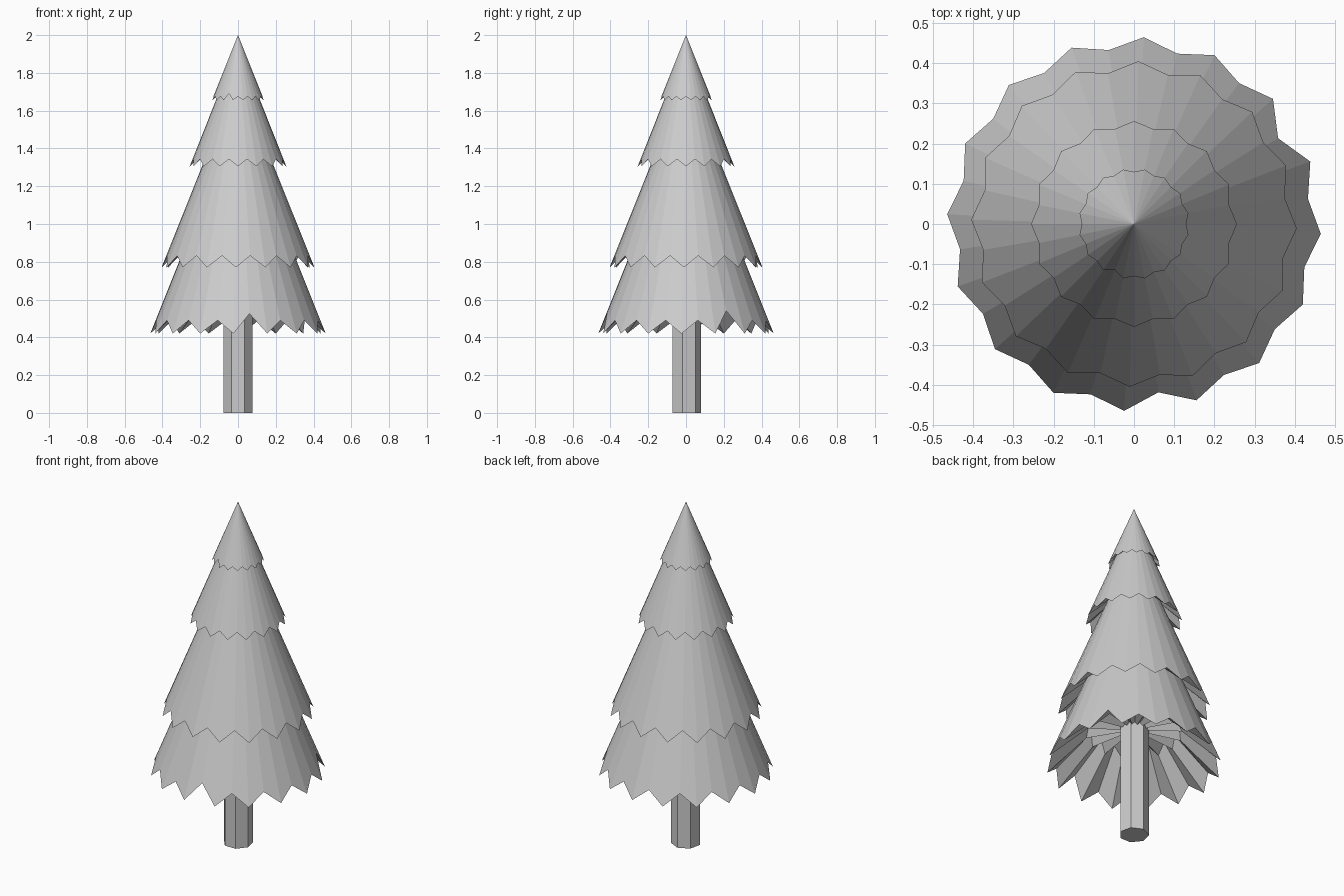
import bpy, bmesh
from math import sin, cos, radians

if "Cube" in bpy.data.objects:
    bpy.data.objects.remove(bpy.data.objects["Cube"])

SPIKES = 16


def finish(bm, name):
    bmesh.ops.recalc_face_normals(bm, faces=bm.faces)
    me = bpy.data.meshes.new(name)
    bm.to_mesh(me)
    bm.free()
    ob = bpy.data.objects.new(name, me)
    bpy.context.collection.objects.link(ob)
    return ob


def polar(r, a, z):
    return (r * cos(radians(a)), r * sin(radians(a)), z)


def tier(name, radius, z_tip, z_apex, notch, phase, deep):
    """Cone with a zigzag rim lying on its surface and a folded, capped underside."""
    bm = bmesh.new()
    apex = bm.verts.new((0, 0, z_apex))
    rim, inner = [], []
    n = SPIKES * 2
    for i in range(n):
        a = phase + i * 360 / n
        h = deep.get(i, notch) if i % 2 else 0
        r = radius * (1 - h / (z_apex - z_tip))
        rim.append(bm.verts.new(polar(r, a, z_tip + h)))
        h2 = notch * 0.8 if i % 2 else 0
        inner.append(bm.verts.new(polar(r * 0.55, a, z_tip + h2 + radius * 0.42)))
    hub = bm.verts.new((0, 0, z_tip + radius * 0.42 + notch * 0.4))
    for i in range(n):
        j = (i + 1) % n
        bm.faces.new((rim[i], rim[j], apex))
        bm.faces.new((rim[j], rim[i], inner[i], inner[j]))
        bm.faces.new((inner[j], inner[i], hub))
    return finish(bm, name)


# Foliage tiers: radius, tip height, apex height, notch depth, angle, deeper notches
tier("foliage_bottom", 0.465, 0.42, 1.58, 0.07, 87, {17: 0.105, 27: 0.12})
tier("foliage_lower", 0.405, 0.77, 1.78, 0.062, 88.5, {})
tier("foliage_upper", 0.256, 1.305, 1.95, 0.038, 90, {})
tier("foliage_top", 0.138, 1.655, 2.0, 0.021, 78.75, {15: 0.036})

# Seven-sided trunk
bm = bmesh.new()
rings = [[bm.verts.new(polar(0.08, 90 + k * 360 / 7, z)) for k in range(7)]
         for z in (0, 0.66)]
for k in range(7):
    m = (k + 1) % 7
    bm.faces.new((rings[0][k], rings[0][m], rings[1][m], rings[1][k]))
bm.faces.new(rings[0])
bm.faces.new(rings[1])
finish(bm, "trunk")
